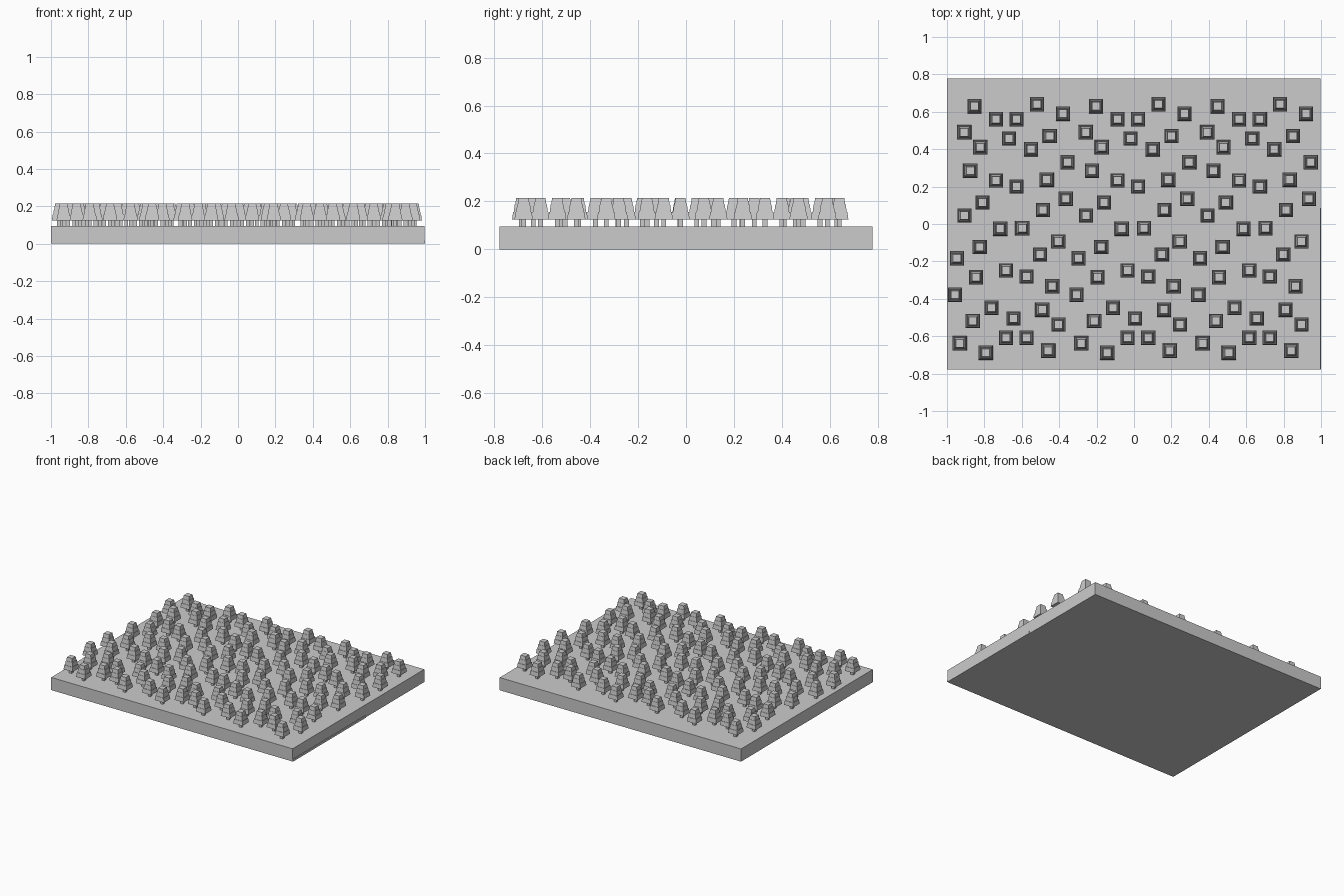
import bpy, bmesh
from mathutils import Matrix, Vector

cube = bpy.data.objects.get("Cube")
if cube:
    bpy.data.objects.remove(cube, do_unlink=True)


def add_object(name, mesh, location=(0, 0, 0)):
    obj = bpy.data.objects.new(name, mesh)
    obj.location = location
    bpy.context.collection.objects.link(obj)
    return obj


def add_box(name, low, high):
    low, high = Vector(low), Vector(high)
    bm = bmesh.new()
    place = Matrix.Translation((low + high) / 2) @ Matrix.Diagonal((*(high - low), 1))
    bmesh.ops.create_cube(bm, size=1, matrix=place)
    mesh = bpy.data.meshes.new(name)
    bm.to_mesh(mesh)
    bm.free()
    return add_object(name, mesh)


def add_tier(bm, bottom, top, half_bottom, half_top):
    """Square block, narrower at the top."""
    block = bmesh.ops.create_cube(bm, size=2)
    for v in block["verts"]:
        half, z = (half_top, top) if v.co.z > 0 else (half_bottom, bottom)
        v.co = (v.co.x * half, v.co.y * half, z)


# Ground slab with a thin strip along the foot of one side
SLAB_TOP = 0.095
add_box("ground_slab", (-1, -0.778, 0), (0.996, 0.778, SLAB_TOP))
add_box("side_strip", (0.99, -0.778, 0), (1, 0.085, 0.017))

# One tree: trunk and three stacked foliage tiers
bm = bmesh.new()
add_tier(bm, 0, 0.03, 0.01, 0.01)
add_tier(bm, 0.03, 0.061, 0.038, 0.034)
add_tier(bm, 0.061, 0.092, 0.031, 0.027)
add_tier(bm, 0.092, 0.119, 0.025, 0.021)
tree_mesh = bpy.data.meshes.new("tree")
bm.to_mesh(tree_mesh)
bm.free()

# Scatter layout for one patch, repeated across x and turned half around
PATCH = [
    (-.853, .63), (-.519, .64), (-.38, .59), (-.738, .56), (-.628, .56),
    (-.908, .49), (-.668, .457), (-.45, .47), (-.822, .41), (-.55, .4),
    (-.355, .33), (-.875, .285), (-.738, .233), (-.628, .2), (-.467, .237),
    (-.365, .135), (-.81, .115), (-.487, .075), (-.907, .045), (-.715, -.025),
]
PITCH = 0.65
for column in range(3):
    for px, y in PATCH:
        x = px + column * PITCH
        add_object("tree", tree_mesh, (x, y, SLAB_TOP))
        add_object("tree", tree_mesh, (-0.012 - x, -0.048 - y, SLAB_TOP))
